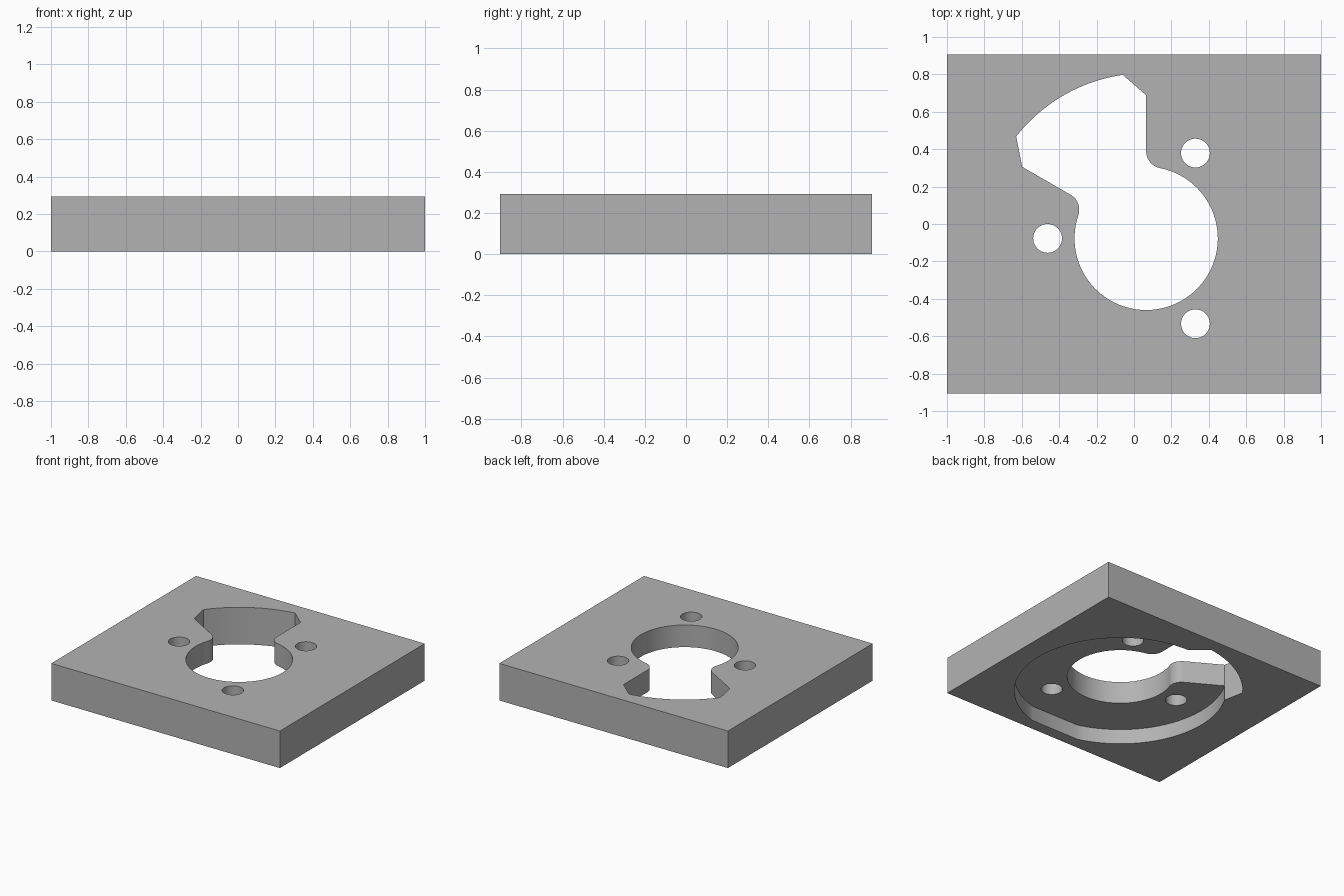
import bpy, bmesh
from math import radians, cos, sin, atan2, degrees, sqrt

if "Cube" in bpy.data.objects:
    bpy.data.objects.remove(bpy.data.objects["Cube"], do_unlink=True)

HEIGHT, WIDTH, DEPTH = 0.293, 2.0, 1.81
CX, CY = 0.065, -0.077          # shared centre of the bore, pocket and bolt circle
BORE, POCKET, NOTCH = 0.383, 0.765, 0.883
FILLET = 0.093

grey = bpy.data.materials.new("plain grey")
grey.use_nodes = True
grey.diffuse_color = (0.45, 0.45, 0.45, 1)
grey.node_tree.nodes["Principled BSDF"].inputs["Base Color"].default_value = (0.45, 0.45, 0.45, 1)


def polar(r, angle, centre=(CX, CY)):
    a = radians(angle)
    return (centre[0] + r * cos(a), centre[1] + r * sin(a))


def arc(r, start, end, steps, centre=(CX, CY)):
    return [polar(r, start + (end - start) * i / steps, centre) for i in range(steps + 1)]


def prism(name, outline, z0, z1):
    """Extrude a closed outline between two heights."""
    bm = bmesh.new()
    face = bm.faces.new([bm.verts.new((x, y, z0)) for x, y in outline])
    top = bmesh.ops.extrude_face_region(bm, geom=[face])["geom"]
    for v in top:
        if isinstance(v, bmesh.types.BMVert):
            v.co.z = z1
    bmesh.ops.recalc_face_normals(bm, faces=bm.faces)
    mesh = bpy.data.meshes.new(name)
    bm.to_mesh(mesh)
    bm.free()
    mesh.materials.append(grey)
    obj = bpy.data.objects.new(name, mesh)
    bpy.context.collection.objects.link(obj)
    return obj


# Plate
w, d = WIDTH / 2, DEPTH / 2
plate = prism("plate", [(-w, -d), (w, -d), (w, d), (-w, d)], 0, HEIGHT)

# Keyhole opening: round bore, rounded throat and chamfered notch from 90 to 150 degrees
rise = sqrt((BORE + FILLET) ** 2 - FILLET ** 2)
tangent = degrees(atan2(rise, FILLET))
right_fillet = polar(BORE + FILLET, tangent)
left_fillet = polar(BORE + FILLET, 240 - tangent)
keyhole = arc(BORE, 240 - tangent, 360 + tangent, 80)
keyhole += arc(FILLET, 180 + tangent, 180, 12, right_fillet)[1:]
keyhole += [polar(POCKET, 90)]
keyhole += arc(NOTCH, 98.1, 141.9, 24)
keyhole += [polar(POCKET, 150)]
keyhole += arc(FILLET, 60, 60 - tangent, 12, left_fillet)[:-1]
cutters = [prism("keyhole_cutter", keyhole, -0.1, HEIGHT + 0.1)]

# Round pocket in the underside, with a flat along the front
flat = 16
cutters.append(prism("pocket_cutter", arc(POCKET, flat - 90, 270 - flat, 120), -0.1, 0.118))

# Three bolt holes
for angle in (60, 180, 300):
    ring = arc(0.077, 0, 360, 40, polar(0.527, angle))[:-1]
    cutters.append(prism("bolt_hole_cutter", ring, -0.1, HEIGHT + 0.1))

for cutter in cutters:
    cutter.hide_render = True
    mod = plate.modifiers.new("cut", 'BOOLEAN')
    mod.operation = 'DIFFERENCE'
    mod.solver = 'EXACT'
    mod.object = cutter

# Bake the cuts and drop the cutters
graph = bpy.context.evaluated_depsgraph_get()
result = bpy.data.meshes.new_from_object(plate.evaluated_get(graph))
plate.modifiers.clear()
plate.data = result
for cutter in cutters:
    bpy.data.objects.remove(cutter, do_unlink=True)

bpy.ops.object.select_all(action='DESELECT')
plate.select_set(True)
bpy.context.view_layer.objects.active = plate
bpy.ops.object.shade_smooth_by_angle(angle=radians(20))
